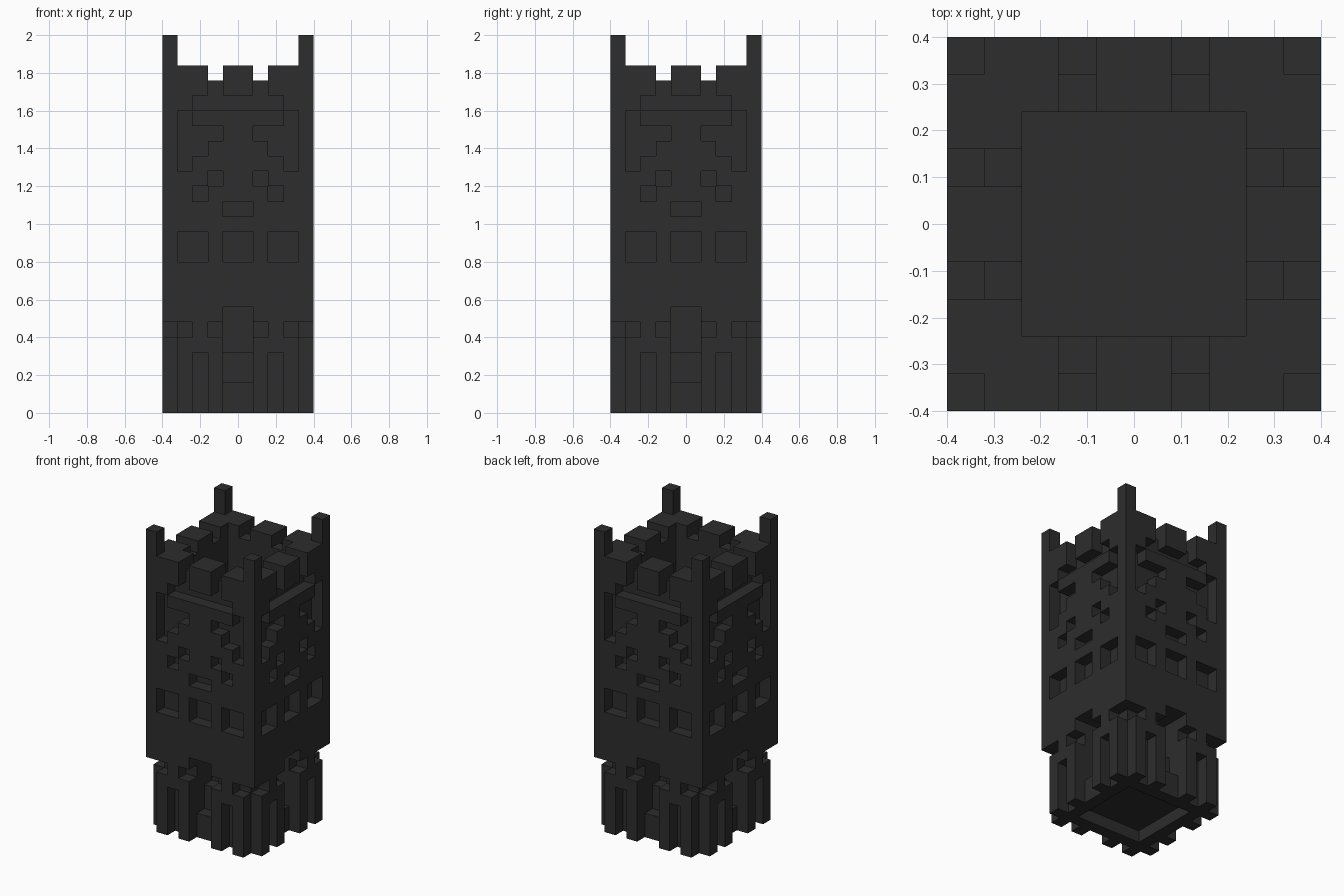
import bpy
import bmesh
from mathutils import Vector

if "Cube" in bpy.data.objects:
    bpy.data.objects.remove(bpy.data.objects["Cube"], do_unlink=True)

CELL = 0.08
N, TOP = 10, 25          # cells across, cells high

stone = bpy.data.materials.new("dark_stone")
stone.use_nodes = True
colour = (0.026, 0.026, 0.026, 1)
stone.diffuse_color = colour
stone.node_tree.nodes["Principled BSDF"].inputs["Base Color"].default_value = colour

cells = {(x, y, z) for x in range(N) for y in range(N) for z in range(TOP)}


def carve(x0, x1, z0, z1, depth=1, start=0):
    """Cut a recess, mirrored left to right, into all four walls."""
    for x in range(x0, x1):
        for d in range(start, depth):
            for z in range(z0, z1):
                for a in (x, N - 1 - x):
                    for b in (d, N - 1 - d):
                        cells.discard((a, b, z))
                        cells.discard((b, a, z))


def clear_square(margin, z0, z1):
    """Cut a square well through the middle."""
    inner = range(margin, N - margin)
    for x in inner:
        for y in inner:
            for z in range(z0, z1):
                cells.discard((x, y, z))


# Battlements: tall corner posts, merlons and stepped gaps
carve(1, 5, 23, 25, 2)
for a in (1, N - 2):
    for b in (1, N - 2):
        for z in (23, 24):
            cells.discard((a, b, z))
clear_square(2, 15, TOP)
carve(3, 4, 22, 23, 2)
carve(3, 4, 21, 22)

# Long ledge and the stepped arch recesses beneath it
carve(2, 5, 20, 21)
carve(1, 2, 16, 20)
carve(2, 3, 17, 19)
carve(3, 4, 18, 19)

# Small openings and the row of windows
carve(3, 4, 15, 16)
carve(2, 3, 14, 15)
carve(4, 5, 13, 14)
carve(1, 3, 10, 12)
carve(4, 5, 10, 12)

# Base: notched corners, pillars, stepped doorways
carve(0, 1, 0, 6)
carve(1, 2, 5, 6)
carve(2, 3, 0, 4)
carve(3, 4, 5, 6)
carve(4, 5, 0, 7)
carve(4, 5, 2, 7, 2)
carve(4, 5, 4, 7, 3)
clear_square(2, 0, 1)

SIDES = [Vector(v) for v in ((1, 0, 0), (-1, 0, 0), (0, 1, 0),
                             (0, -1, 0), (0, 0, 1), (0, 0, -1))]


def build(name, low, high):
    """Make one part from the exposed cell sides between two levels."""
    bm = bmesh.new()
    for cell in sorted(c for c in cells if low <= c[2] < high):
        for n in SIDES:
            if tuple(int(c + k) for c, k in zip(cell, n)) in cells:
                continue
            u = Vector((n.y, n.z, n.x))
            v = n.cross(u)
            mid = Vector(cell) + (n + Vector((1, 1, 1))) / 2
            mid -= Vector((N / 2, N / 2, 0))
            corners = [mid + (u * a + v * b) / 2
                       for a, b in ((-1, -1), (1, -1), (1, 1), (-1, 1))]
            bm.faces.new([bm.verts.new(p * CELL) for p in corners])
    bmesh.ops.remove_doubles(bm, verts=bm.verts[:], dist=0.001)
    mesh = bpy.data.meshes.new(name)
    bm.to_mesh(mesh)
    bm.free()
    mesh.materials.append(stone)
    bpy.context.collection.objects.link(bpy.data.objects.new(name, mesh))


build("pillared_base", 0, 7)
build("tower_walls", 7, 20)
build("battlements", 20, 23)
build("corner_posts", 23, TOP)
